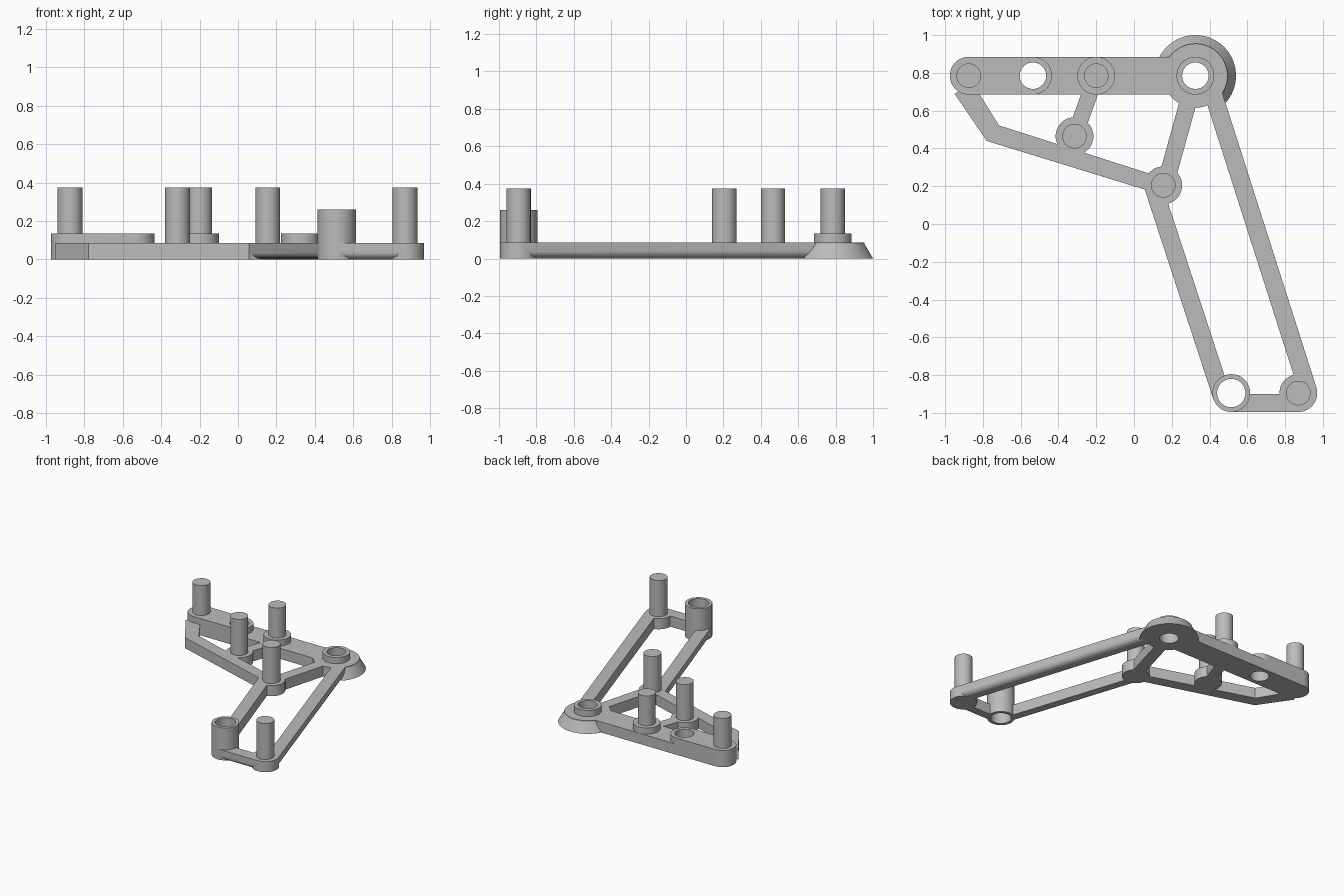
import bpy, bmesh, math
from mathutils import Vector

cube = bpy.data.objects.get("Cube")
if cube:
    bpy.data.objects.remove(cube, do_unlink=True)

grey = bpy.data.materials.new("plain grey")
grey.use_nodes = True
grey.diffuse_color = (0.5, 0.5, 0.5, 1)
grey.node_tree.nodes["Principled BSDF"].inputs["Base Color"].default_value = (0.5, 0.5, 0.5, 1)

THICK = 0.085   # frame plate
BOSS = 0.135    # raised rings
TUBE = 0.26     # tall socket
PEG = 0.375     # peg tops
R = 0.1         # hub radius

# Joint centres
end = (-0.875, 0.785)
bar_hole = (-0.535, 0.785)
bar_peg = (-0.2, 0.785)
pivot = (0.325, 0.785)
mid_peg = (-0.315, 0.465)
elbow = (0.155, 0.205)
socket = (0.515, -0.895)
foot = (0.87, -0.895)


def arc(c, r, a0=0, a1=360, n=48):
    full = a1 - a0 == 360
    steps = n if full else n + 1
    angles = [math.radians(a0 + (a1 - a0) * i / n) for i in range(steps)]
    return [(c[0] + r * math.cos(a), c[1] + r * math.sin(a)) for a in angles]


def prism(name, low, high, z0, z1, bevel_rule=None, size=0.045):
    """Solid between two matching outlines, with an optional rounded edge."""
    bm = bmesh.new()
    a = [bm.verts.new((x, y, z0)) for x, y in low]
    b = [bm.verts.new((x, y, z1)) for x, y in high]
    bm.faces.new(a[::-1])
    bm.faces.new(b)
    n = len(a)
    for i in range(n):
        j = (i + 1) % n
        bm.faces.new((a[i], a[j], b[j], b[i]))
    if bevel_rule:
        edges = [e for e in bm.edges if bevel_rule(e)]
        bmesh.ops.bevel(bm, geom=edges, offset=size, segments=5, profile=0.5, affect='EDGES')
    bmesh.ops.recalc_face_normals(bm, faces=bm.faces[:])
    mesh = bpy.data.meshes.new(name)
    bm.to_mesh(mesh)
    bm.free()
    mesh.materials.append(grey)
    ob = bpy.data.objects.new(name, mesh)
    bpy.context.scene.collection.objects.link(ob)
    return ob


def at_height(z):
    return lambda e: all(abs(v.co.z - z) < 1e-4 for v in e.verts)


def disc(name, c, r, z0, z1, rule=None, size=0.045):
    outline = arc(c, r)
    return prism(name, outline, outline, z0, z1, rule, size)


def beam(name, p, q, width, height=THICK, rounded=False):
    """Straight bar; rounded softens the lower edge on its right-hand side."""
    p, q = Vector(p), Vector(q)
    d = (q - p).normalized()
    side = Vector((d.y, -d.x)) * width / 2
    outline = [tuple(v) for v in (p + side, q + side, q - side, p - side)]

    def rule(e):
        m = (e.verts[0].co + e.verts[1].co) / 2
        on_side = (m.xy - p).dot(side.normalized()) > width * 0.49
        return m.z < 1e-4 and on_side
    return prism(name, outline, outline, 0, height, rule if rounded else None)


# Frame pieces
parts = [
    beam("top_bar", end, pivot, 2 * R),
    beam("raised_pad", end, bar_hole, 2 * R, BOSS),
    disc("end_pad", end, R, 0, BOSS),
    disc("bar_hole_ring", bar_hole, R, 0, BOSS),
    disc("bar_peg_ring", bar_peg, R, 0, BOSS),
    disc("pivot_hub", pivot, 0.17, 0, THICK),
    disc("pivot_ring", pivot, R, 0, BOSS),
    disc("mid_hub", mid_peg, R, 0, THICK),
    disc("elbow_hub", elbow, R, 0, THICK, at_height(0)),
    disc("foot_hub", foot, R, 0, THICK, at_height(0)),
    disc("socket_tube", socket, R, 0, TUBE),
    beam("mid_link", bar_peg, mid_peg, 0.085),
    beam("inner_link", pivot, (0.18, 0.26), 0.09),
    beam("left_leg", (0.465, -0.912), (0.105, 0.188), 0.095),
    beam("right_leg", (0.92, -0.878), (0.4, 0.75), 0.095),
]
for ob in parts[-2:]:
    bpy.data.objects.remove(ob, do_unlink=True)
parts = parts[:-2] + [
    beam("left_leg", (0.105, 0.188), (0.465, -0.912), 0.095, rounded=True),
    beam("right_leg", (0.92, -0.878), (0.4, 0.75), 0.095, rounded=True),
    beam("foot_link", (0.515, -0.9475), (0.87, -0.9475), 0.095, rounded=True),
]

# Bent brace
brace = [(-0.95, 0.69), (-0.78, 0.44), (0.13, 0.16),
         (0.15, 0.245), (-0.715, 0.522), (-0.85, 0.74)]
parts.append(prism("brace", brace, brace, 0, THICK))

# Flared skirt round the outside of the pivot
parts.append(prism("pivot_skirt",
                   [pivot] + arc(pivot, 0.215, -45, 152),
                   [pivot] + arc(pivot, 0.165, -45, 152), 0, THICK))

# Drills for the three open holes
drills = [disc("drill", c, r, -0.1, 0.5)
          for c, r in ((bar_hole, 0.07), (pivot, 0.07), (socket, 0.075))]

# Merge the frame, then drill it
frame = parts[0]
frame.name = "frame"
helpers = parts[1:] + drills
for tool in helpers:
    tool.hide_render = True
    mod = frame.modifiers.new(tool.name, 'BOOLEAN')
    mod.operation = 'DIFFERENCE' if tool in drills else 'UNION'
    mod.solver = 'EXACT'
    mod.object = tool
bpy.context.view_layer.update()
deps = bpy.context.evaluated_depsgraph_get()
merged = bpy.data.meshes.new_from_object(frame.evaluated_get(deps))
frame.modifiers.clear()
frame.data = merged
for tool in helpers:
    bpy.data.objects.remove(tool, do_unlink=True)
merged.materials.clear()
merged.materials.append(grey)
for face in merged.polygons:
    face.material_index = 0

# Pegs with softened tops
pegs = [disc(name, c, 0.065, 0.04, PEG, at_height(PEG), 0.025)
        for name, c in (("end_peg", end), ("bar_peg", bar_peg), ("middle_peg", mid_peg),
                        ("elbow_peg", elbow), ("foot_peg", foot))]

# Smooth curved faces, keep the edges crisp
bpy.ops.object.select_all(action='DESELECT')
for ob in [frame] + pegs:
    ob.select_set(True)
bpy.context.view_layer.objects.active = frame
bpy.ops.object.shade_smooth_by_angle(angle=math.radians(30))
